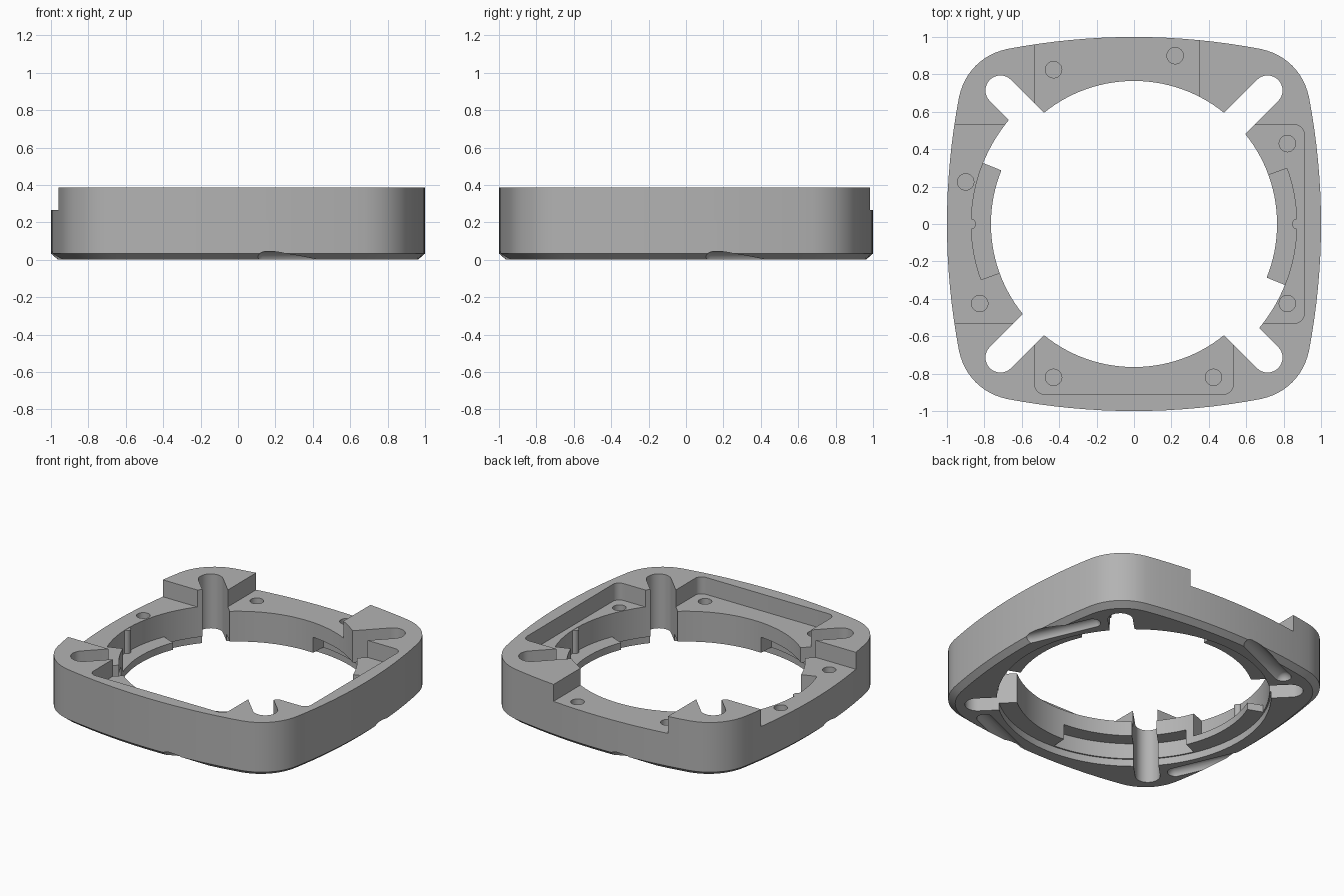
import bpy, bmesh, math
from mathutils import Vector

if "Cube" in bpy.data.objects:
    bpy.data.objects.remove(bpy.data.objects["Cube"])

TOP, FLOOR, LEDGE = 0.385, 0.265, 0.10
R_IN, R_OUT = 0.765, 0.87

gray = bpy.data.materials.new("light gray")
gray.diffuse_color = (0.45, 0.45, 0.45, 1)
gray.use_nodes = True
gray.node_tree.nodes["Principled BSDF"].inputs["Base Color"].default_value = gray.diffuse_color


def loft(name, rings):
    """Closed solid through stacked rings of equal length: [(points, z), ...]"""
    bm = bmesh.new()
    loops = [[bm.verts.new((x, y, z)) for x, y in pts] for pts, z in rings]
    n = len(loops[0])
    bm.faces.new(loops[0][::-1])
    bm.faces.new(loops[-1])
    for a, b in zip(loops, loops[1:]):
        for i in range(n):
            j = (i + 1) % n
            bm.faces.new((a[i], a[j], b[j], b[i]))
    bmesh.ops.recalc_face_normals(bm, faces=bm.faces)
    me = bpy.data.meshes.new(name)
    bm.to_mesh(me)
    bm.free()
    ob = bpy.data.objects.new(name, me)
    bpy.context.collection.objects.link(ob)
    me.materials.append(gray)
    return ob


def prism(name, pts, z0, z1):
    return loft(name, [(pts, z0), (pts, z1)])


def arc(cx, cy, r, a0, a1, n):
    return [(cx + r * math.cos(math.radians(a0 + (a1 - a0) * i / n)),
             cy + r * math.sin(math.radians(a0 + (a1 - a0) * i / n))) for i in range(n + 1)]


def circle(cx, cy, r, n):
    return arc(cx, cy, r, 0, 360, n)[:-1]


def rect(x0, x1, y0, y1):
    return [(x0, y0), (x1, y0), (x1, y1), (x0, y1)]


def sector(r, a0, a1):
    return arc(0, 0, 0.5, a1, a0, 16) + arc(0, 0, r, a0, a1, 24)


def turn(pts, deg):
    c, s = math.cos(math.radians(deg)), math.sin(math.radians(deg))
    return [(x * c - y * s, x * s + y * c) for x, y in pts]


def combine(body, tool, op):
    mod = body.modifiers.new("cut", 'BOOLEAN')
    mod.operation, mod.object, mod.solver = op, tool, 'EXACT'
    bpy.context.view_layer.objects.active = body
    bpy.ops.object.modifier_apply(modifier=mod.name)
    bpy.data.objects.remove(tool, do_unlink=True)


def cut(tool):
    combine(body, tool, 'DIFFERENCE')


# Outer outline: bulged sides with round corners
quarter = [(x, -(1 - 0.14 * x * x)) for x in [-0.68 + 1.36 * i / 16 for i in range(17)]]
quarter += arc(0.62, -0.62, 0.32, -79, -11, 12)[1:-1]
outline = [p for k in range(4) for p in turn(quarter, 90 * k)]
inset = [(x * 0.962, y * 0.962) for x, y in outline]
body = loft("mounting_ring", [(inset, 0), (outline, 0.033), (outline, TOP)])

# Central bore and shallow counterbore underneath
cut(prism("bore", circle(0, 0, R_IN, 128), -1, 1))
cut(prism("counterbore", circle(0, 0, 0.88, 128), -1, 0.05))

# Round-ended corner slots
for k in range(4):
    slot = arc(0.98, 0, 0.08, -90, 90, 16)
    slot = [(x + 0.03, y) for x, y in slot] + [(0.4, 0.08), (0.4, -0.08)]
    cut(prism("corner_slot", turn(slot, 45 + 90 * k), -1, 1))

# Open steps on the left and back
cut(prism("left_step", rect(-1.2, -0.5, -0.53, 0.53), FLOOR, 1))
cut(prism("back_step", rect(-0.53, 0.35, 0.5, 1.2), FLOOR, 1))

# Walled pockets on the front and right
pocket = ([(0.53, -0.5), (-0.53, -0.5)] + arc(-0.48, -0.86, 0.05, 180, 270, 8)
          + arc(0.48, -0.86, 0.05, 270, 360, 8))
cut(prism("front_pocket", pocket, FLOOR, 1))
cut(prism("right_pocket", turn(pocket, 90), FLOOR, 1))

# Twist-lock entries, ledges and undercuts, repeated half a turn apart
for half in (0, 180):
    cut(prism("entry", turn(sector(R_OUT, 136, 158), half), -1, 1))
    cut(prism("ledge_recess", turn(sector(R_OUT, 157, 200), half), LEDGE, 1))
    cut(prism("undercut", turn(sector(R_OUT, 204, 266), half), -1, 0.16))

# Blind screw holes
for x, y in [(-0.43, 0.825), (0.22, 0.9), (-0.9, 0.225), (-0.825, -0.425),
             (-0.43, -0.82), (0.425, -0.82), (0.82, 0.43), (0.82, -0.425)]:
    cut(prism("screw_hole", circle(x, y, 0.044, 24), 0.15, 1))

# Scooped grooves on the underside
for k in range(4):
    (x0, y0), (x1, y1) = turn([(0.15, -1.0), (0.56, -0.82)], 90 * k)
    a, b = Vector((x0, y0, -0.01)), Vector((x1, y1, -0.01))
    bm = bmesh.new()
    bmesh.ops.create_uvsphere(bm, u_segments=24, v_segments=12, radius=0.055)
    d = b - a
    for v in bm.verts:
        v.co.z += d.length * (0.5 if v.co.z > 0.001 else -0.5)
    rot = d.to_track_quat('Z', 'Y').to_matrix()
    bmesh.ops.rotate(bm, verts=bm.verts, matrix=rot)
    bmesh.ops.translate(bm, verts=bm.verts, vec=(a + b) / 2)
    me = bpy.data.meshes.new("groove")
    bm.to_mesh(me)
    bm.free()
    me.materials.append(gray)
    groove = bpy.data.objects.new("groove", me)
    bpy.context.collection.objects.link(groove)
    cut(groove)

# Small stop ribs standing on the ledges
for s in (-1, 1):
    combine(body, prism("stop_rib", circle(s * 0.873, 0, 0.028, 20), 0.08, FLOOR - 0.002), 'UNION')

bpy.ops.object.select_all(action='DESELECT')
body.select_set(True)
bpy.context.view_layer.objects.active = body
bpy.ops.object.shade_smooth_by_angle(angle=math.radians(30))
